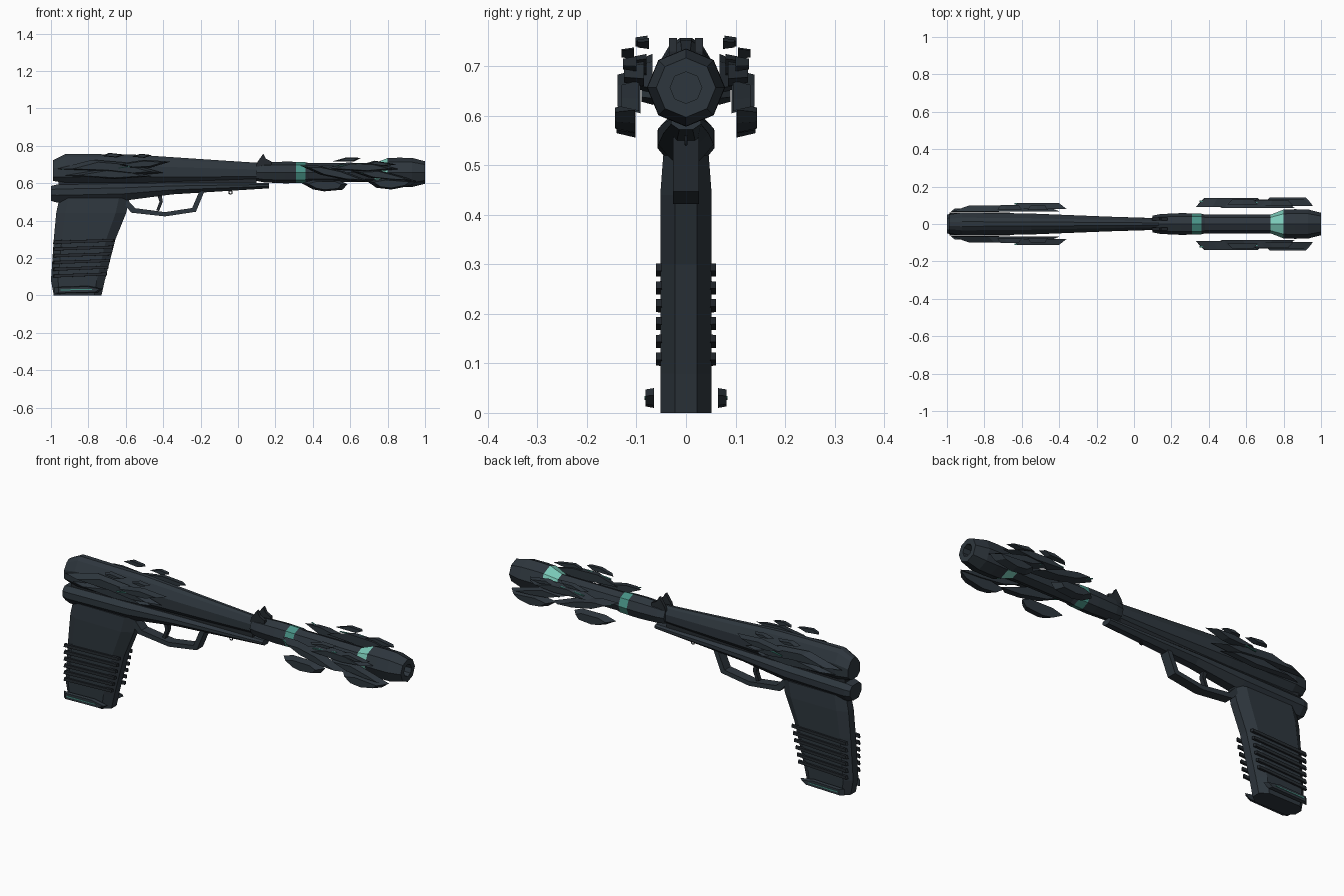
import bpy, bmesh
from math import cos, sin, tau

cube = bpy.data.objects.get("Cube")
if cube:
    bpy.data.objects.remove(cube)


def material(name, rgb):
    m = bpy.data.materials.new(name)
    m.use_nodes = True
    m.diffuse_color = (*rgb, 1)
    m.node_tree.nodes["Principled BSDF"].inputs["Base Color"].default_value = (*rgb, 1)
    return m


SLATE = material("slate", (0.027, 0.037, 0.047))
DARK = material("dark slate", (0.018, 0.023, 0.029))
DEEP = material("deep teal", (0.065, 0.29, 0.24))
PALE = material("pale teal", (0.2, 0.6, 0.49))


def finish(name, bm, mats):
    bmesh.ops.recalc_face_normals(bm, faces=bm.faces)
    mesh = bpy.data.meshes.new(name)
    bm.to_mesh(mesh)
    bm.free()
    for m in mats:
        mesh.materials.append(m)
    ob = bpy.data.objects.new(name, mesh)
    bpy.context.collection.objects.link(ob)
    return ob


def skin(name, rings, mats, bands=None):
    """Bridge a list of equal point rings and cap both ends."""
    bm = bmesh.new()
    rows = [[bm.verts.new(p) for p in ring] for ring in rings]
    n = len(rows[0])
    for k, (a, b) in enumerate(zip(rows, rows[1:])):
        for i in range(n):
            j = (i + 1) % n
            f = bm.faces.new((a[i], a[j], b[j], b[i]))
            f.material_index = bands[k] if bands else 0
    bm.faces.new(rows[0])
    bm.faces.new(rows[-1])
    return finish(name, bm, mats)


def loft(name, half, stations, mat, upright=False):
    """Symmetric section scaled at stations of (position, low, high, half width)."""
    section = half + [(u, -v) for u, v in reversed(half)]
    rings = []
    for t, lo, hi, w in stations:
        pts = [(lo + u * (hi - lo), v * w) for u, v in section]
        rings.append([(a, y, t) if upright else (t, y, a) for a, y in pts])
    return skin(name, rings, [mat])


def plate(name, outline, y0, y1, mat, shrink=1.0):
    """Side outline pushed from y0 to y1, the outer face scaled by shrink."""
    cx = sum(p[0] for p in outline) / len(outline)
    cz = sum(p[1] for p in outline) / len(outline)
    outer = [(cx + (x - cx) * shrink, y1, cz + (z - cz) * shrink) for x, z in outline]
    return skin(name, [[(x, y0, z) for x, z in outline], outer], [mat])


def both_sides(name, outline, y0, y1, mat, shrink=1.0):
    for side, s in (("left", 1), ("right", -1)):
        plate(f"{name}_{side}", outline, s * y0, s * y1, mat, shrink)


# Slide and frame
loft("slide", [(0, .5), (.2, 1), (.6, 1), (.9, .55), (1, .2)],
     [(-.99, .612, .722, .05), (-.92, .60, .757, .062), (-.55, .602, .752, .056),
      (-.1, .612, .722, .038), (.15, .62, .706, .03)], SLATE)
loft("frame", [(0, .45), (.4, 1), (.75, 1), (1, .6)],
     [(-1, .505, .585, .05), (-.97, .497, .592, .058), (-.62, .505, .598, .056),
      (-.35, .54, .60, .046), (.165, .572, .6, .03)], SLATE)
loft("slide_rail", [(0, 1), (1, 1)],
     [(-.96, .585, .61, .034), (.1, .595, .625, .02)], DARK)

# Grip with chamfered edges
loft("grip", [(0, .42), (.13, 1), (.85, 1), (1, .42)],
     [(0, -.985, -.73, .052), (.08, -1, -.712, .052), (.3, -.985, -.655, .052),
      (.44, -.972, -.598, .052), (.52, -.955, -.58, .046)], SLATE, True)

# Grip ridges and floating base plates
for i in range(6):
    z = .095 + i * .036
    front = -.72 + z * .22
    both_sides(f"grip_ridge_{i + 1}",
               [(-.99, z), (front, z + .012), (front, z + .027), (-.985, z + .017)],
               .048, .061, DARK, .97)
both_sides("base_plate", [(-.98, .01), (-.75, .015), (-.72, .035), (-.8, .05), (-.98, .045)],
           .065, .082, SLATE, .85)
both_sides("base_light", [(-.95, .026), (-.78, .03), (-.78, .034), (-.95, .032)],
           .078, .084, DEEP)

# Trigger and guard
plate("trigger_guard",
      [(-.62, .5), (-.57, .442), (-.39, .422), (-.225, .447), (-.178, .56),
       (-.205, .56), (-.245, .467), (-.39, .445), (-.55, .466), (-.59, .51)],
      -.026, .026, SLATE)
plate("trigger", [(-.435, .55), (-.42, .5), (-.437, .455), (-.422, .45), (-.402, .5), (-.41, .55)],
      -.012, .012, DARK)

# Small ring under the frame
bpy.ops.mesh.primitive_torus_add(major_segments=10, minor_segments=4, major_radius=.009,
                                 minor_radius=.003, location=(-.04, 0, .55),
                                 rotation=(tau / 4, 0, 0))
ring = bpy.context.object
ring.name = "lanyard_ring"
ring.data.materials.append(DARK)
plate("ring_stem", [(-.044, .556), (-.036, .556), (-.036, .575), (-.044, .575)], -.004, .004, DARK)

# Eight-sided barrel, teal bands and hollow muzzle
profile = [(.1, .045), (.14, .053), (.25, .058), (.31, .057), (.36, .055), (.38, .05),
           (.73, .05), (.8, .077), (.86, .079), (.93, .078), (1, .06), (1, .032), (.94, .032)]
bands = [0, 0, 0, 1, 0, 0, 2, 0, 0, 0, 0, 0]
skin("barrel", [[(x, r * cos(k * tau / 8), .657 + r * sin(k * tau / 8)) for k in range(8)]
                for x, r in profile], [SLATE, DEEP, PALE], bands)

# Paired sight fins
for s in (1, -1):
    plate("sight_fin_left" if s > 0 else "sight_fin_right",
          [(.095, .69), (.105, .715), (.135, .757), (.15, .73), (.18, .715), (.18, .69)],
          s * .018, s * .034, DARK)

# Floating blades: outline, inner y, outer y
blades = {
    "rear_long_blade": ([(-.97, .675), (-.78, .725), (-.6, .71), (-.4, .655), (-.52, .645),
                         (-.7, .665)], .068, .098),
    "rear_low_blade": ([(-.93, .64), (-.72, .675), (-.52, .655), (-.46, .635), (-.66, .622)],
                       .066, .09),
    "rear_mid_blade": ([(-.66, .70), (-.5, .725), (-.36, .715), (-.46, .685), (-.58, .68)],
                       .08, .113),
    "rear_top_blade": ([(-.73, .745), (-.69, .762), (-.6, .752), (-.65, .737)], .078, .102),
    "rear_tip_blade": ([(-.57, .742), (-.52, .757), (-.46, .75), (-.5, .735)], .075, .098),
    "front_long_blade": ([(.33, .695), (.42, .695), (.56, .665), (.72, .605), (.6, .612),
                          (.44, .645)], .092, .138),
    "front_low_blade": ([(.34, .6), (.4, .617), (.54, .615), (.585, .595), (.56, .565),
                         (.46, .556), (.4, .567)], .102, .14),
    "front_upper_blade": ([(.46, .675), (.58, .71), (.74, .705), (.86, .675), (.7, .66)],
                          .085, .125),
    "front_top_blade": ([(.5, .715), (.58, .738), (.66, .735), (.62, .715)], .105, .13),
    "muzzle_long_blade": ([(.6, .665), (.74, .672), (.88, .635), (.96, .61), (.84, .615),
                           (.7, .63)], .095, .13),
    "muzzle_low_blade": ([(.69, .61), (.78, .625), (.955, .612), (.92, .585), (.82, .566),
                          (.74, .575)], .103, .143),
    "muzzle_top_blade": ([(.68, .705), (.73, .72), (.85, .7), (.78, .69)], .1, .127),
}
for name, (outline, y0, y1) in blades.items():
    both_sides(name, outline, y0, y1, SLATE, .72)

# Thin glowing slivers between the blades
slivers = {
    "rear_light": ((-.94, .673), (-.8, .692), .076, DEEP),
    "rear_seam_light": ((-.64, .678), (-.44, .708), .112, DEEP),
    "front_light": ((.35, .69), (.47, .645), .125, DEEP),
    "front_seam_light": ((.52, .69), (.66, .7), .118, DEEP),
    "muzzle_light": ((.66, .65), (.78, .638), .126, DEEP),
}
for name, (a, b, y, mat) in slivers.items():
    both_sides(name, [a, b, (b[0], b[1] + .006), (a[0], a[1] + .004)], y - .007, y, mat)
